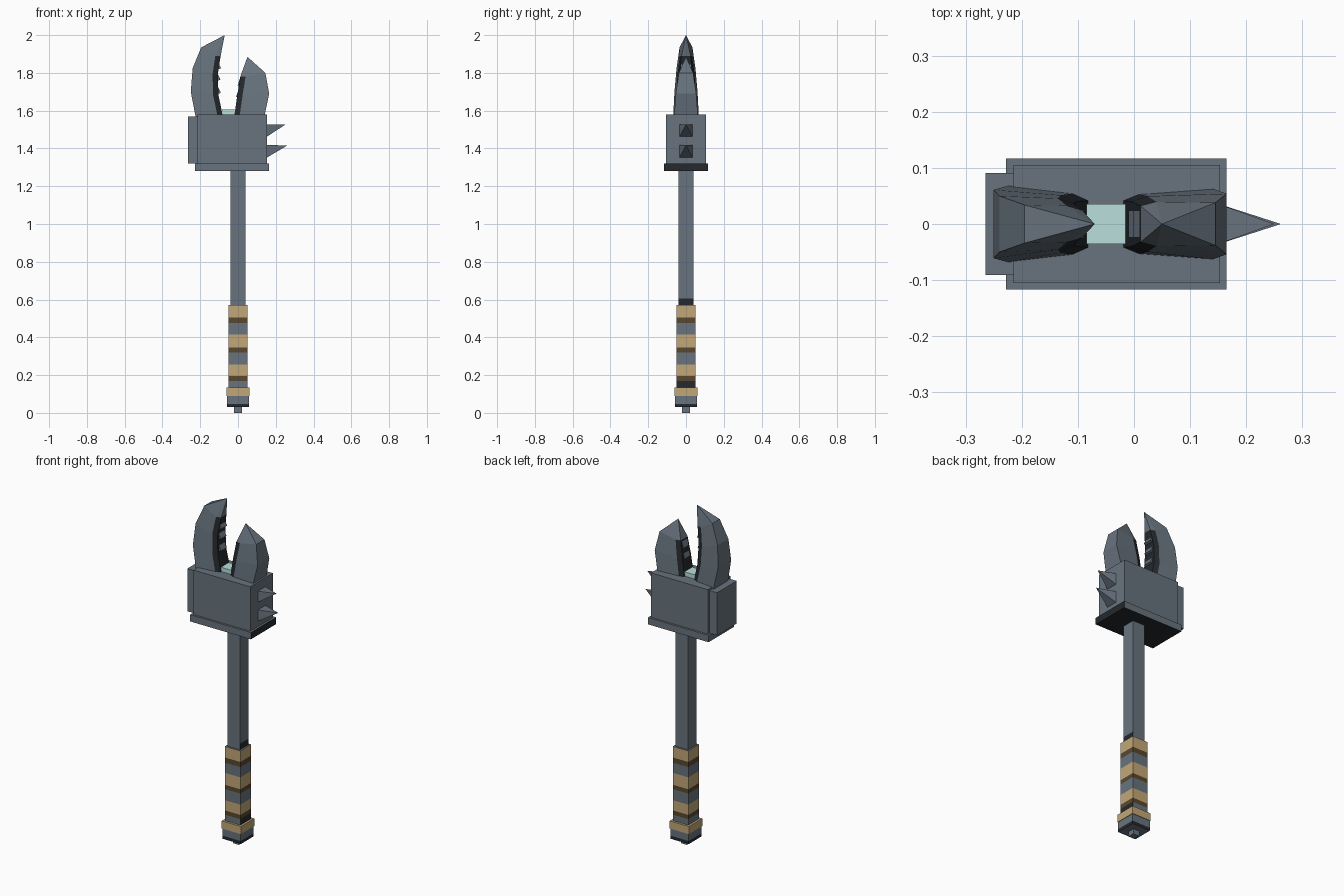
import bpy, bmesh

if "Cube" in bpy.data.objects:
    bpy.data.objects.remove(bpy.data.objects["Cube"], do_unlink=True)


def material(name, rgb):
    m = bpy.data.materials.new(name)
    m.use_nodes = True
    m.diffuse_color = (*rgb, 1)
    m.node_tree.nodes["Principled BSDF"].inputs["Base Color"].default_value = (*rgb, 1)
    return m


STEEL = material("steel grey", (0.14, 0.175, 0.21))
DARK = material("dark iron", (0.018, 0.022, 0.026))
GOLD = material("tan wrap", (0.54, 0.39, 0.185))
BROWN = material("brown wrap", (0.10, 0.064, 0.026))
TEAL = material("pale teal", (0.49, 0.74, 0.71))


def loft(name, rings, mats, rule=None, tip=None):
    """Skin equal-sized rings; rule(ring, side) gives the material index."""
    bm = bmesh.new()
    loops = [[bm.verts.new(p) for p in ring] for ring in rings]
    n = len(loops[0])
    bm.faces.new(loops[0])
    for r, (a, b) in enumerate(zip(loops, loops[1:])):
        for s in range(n):
            f = bm.faces.new((a[s], a[(s + 1) % n], b[(s + 1) % n], b[s]))
            f.material_index = rule(r, s) if rule else 0
    if tip:
        t = bm.verts.new(tip)
        for s in range(n):
            f = bm.faces.new((loops[-1][s], loops[-1][(s + 1) % n], t))
            f.material_index = rule(len(rings) - 1, s) if rule else 0
    else:
        bm.faces.new(loops[-1])
    bmesh.ops.recalc_face_normals(bm, faces=bm.faces)
    me = bpy.data.meshes.new(name)
    bm.to_mesh(me)
    bm.free()
    for m in mats:
        me.materials.append(m)
    ob = bpy.data.objects.new(name, me)
    bpy.context.collection.objects.link(ob)
    return ob


def rect(x0, x1, w, z):
    return [(x0, -w, z), (x1, -w, z), (x1, w, z), (x0, w, z)]


def box(name, x0, x1, w, z0, z1, mat):
    return loft(name, [rect(x0, x1, w, z0), rect(x0, x1, w, z1)], [mat])


def column(name, half, heights, mats, rule=None):
    return loft(name, [rect(-half, half, half, z) for z in heights], mats, rule)


# Handle: knob, pommel, collar, wrapped grip and shaft
column("pommel_knob", 0.02, (0, 0.04), [STEEL])
column("pommel", 0.059, (0.03, 0.048, 0.1), [STEEL, DARK], lambda r, s: 1 - r)
column("pommel_collar", 0.062, (0.09, 0.135), [GOLD])
column("grip", 0.05,
       (0.13, 0.17, 0.195, 0.255, 0.32, 0.345, 0.415, 0.475, 0.505, 0.57),
       [STEEL, BROWN, GOLD, DARK], lambda r, s: 3 if r == 0 and s == 1 else r % 3)
column("shaft", 0.04, (0.56, 0.605, 1.29), [STEEL, DARK],
       lambda r, s: 1 if r == 0 and s == 1 else 0)

# Head block, back block and base plate with dark underside
box("head_block", -0.215, 0.153, 0.105, 1.31, 1.58, STEEL)
box("back_block", -0.265, -0.205, 0.091, 1.32, 1.57, STEEL)
plate = box("base_plate", -0.228, 0.165, 0.117, 1.28, 1.32, STEEL)
plate.data.materials.append(DARK)
for f in plate.data.polygons:
    if f.normal.z < -0.5 or f.normal.x > 0.5:
        f.material_index = 1
box("glowing_core", -0.085, -0.015, 0.036, 1.56, 1.605, TEAL)

# Upswept spikes on the striking side
for name, z, reach in (("lower_spike", 1.35, 0.262), ("upper_spike", 1.46, 0.25)):
    base = [(0.15, -0.036, z), (0.15, 0.036, z),
            (0.15, 0.036, z + 0.068), (0.15, -0.036, z + 0.068)]
    loft(name, [base], [STEEL], tip=(reach, 0, z + 0.066))


# Jaws: tapered six-sided sections with a dark inner bevel
def jaw(name, rows, tip, side):
    rings = []
    for xo, zo, wo, xi, zi, wi in rows:
        xs = xi + side * 0.028
        ws = wi + 0.25 * (wo - wi) + 0.006
        rings.append([(xo, -wo, zo), (xs, -ws, zi), (xi, -wi, zi),
                      (xi, wi, zi), (xs, ws, zi), (xo, wo, zo)])
    loft(name, rings, [STEEL, DARK],
         lambda r, s: 1 if s in (1, 2, 3) and r < len(rows) - 1 else 0, tip)


jaw("right_jaw", [(-0.225, 1.57, 0.068, -0.08, 1.57, 0.042),
                  (-0.25, 1.70, 0.061, -0.103, 1.68, 0.04),
                  (-0.24, 1.825, 0.05, -0.107, 1.79, 0.036),
                  (-0.195, 1.935, 0.034, -0.092, 1.89, 0.024)], (-0.07, 0, 2.0), -1)
jaw("left_jaw", [(0.14, 1.57, 0.063, -0.02, 1.57, 0.042),
                 (0.165, 1.69, 0.054, -0.004, 1.68, 0.04),
                 (0.145, 1.80, 0.038, 0.012, 1.78, 0.032)], (0.05, 0, 1.885), 1)


# Small wedge teeth across the inner jaw faces
def tooth(name, x, z, w, depth):
    rings = [[(x, y, z - 0.012), (x + depth, y, z - 0.006), (x, y, z + 0.03)]
             for y in (-w, w)]
    loft(name, rings, [STEEL])


for i, (x, z) in enumerate(((-0.108, 1.70), (-0.11, 1.77), (-0.106, 1.83))):
    tooth("right_jaw_tooth_%d" % (i + 1), x, z, 0.026, 0.017)
for i, (x, z) in enumerate(((0.002, 1.68), (0.01, 1.74))):
    tooth("left_jaw_tooth_%d" % (i + 1), x, z, 0.024, -0.012)
